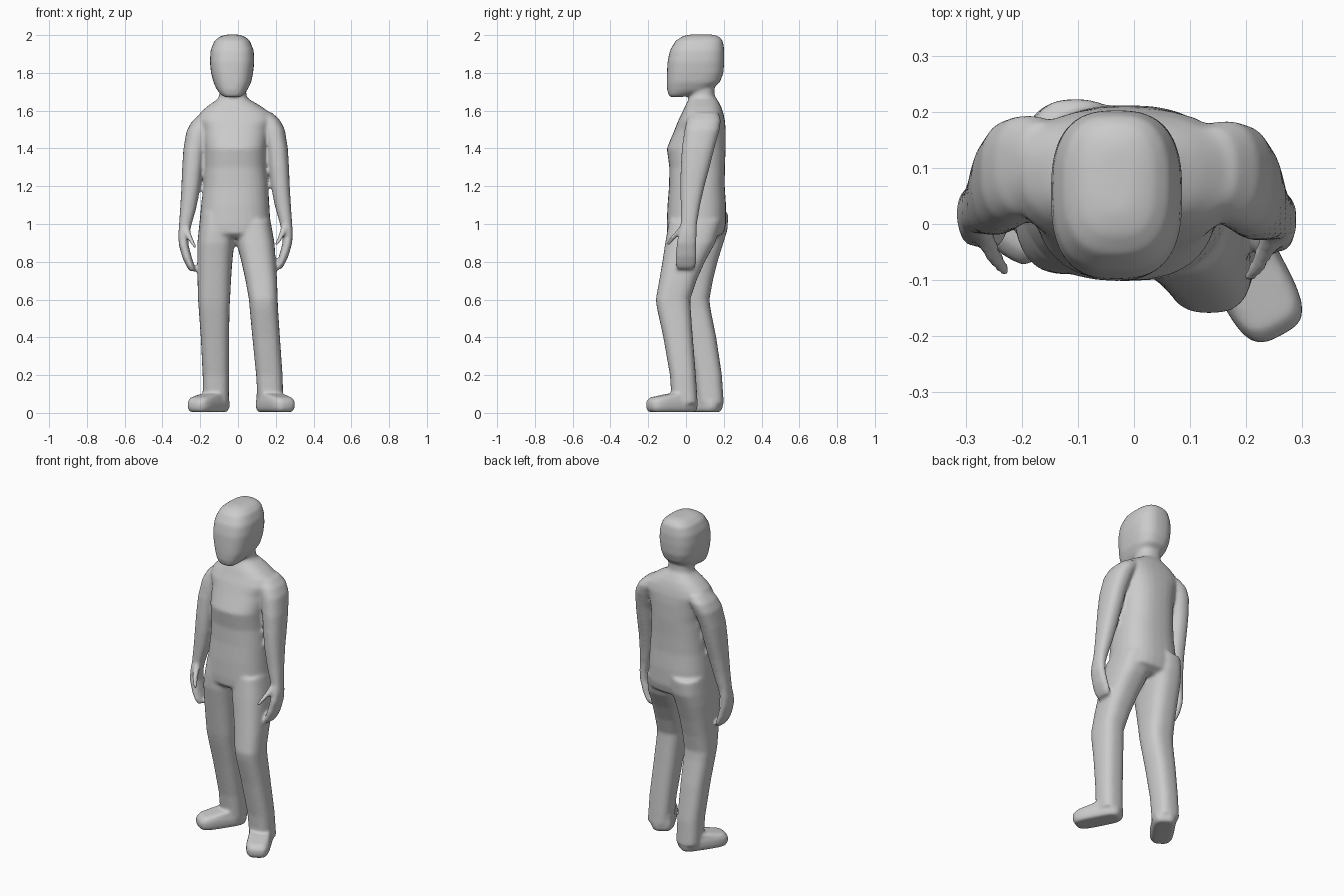
import bpy, bmesh, math
from mathutils import Matrix, Vector

SIDES = 32
bm = bmesh.new()


def loft(rings, power=2.5, matrix=Matrix()):
    """Closed stack of rounded sections; each ring is (z, x0, x1, y0, y1)."""
    loops = []
    for z, x0, x1, y0, y1 in rings:
        loop = []
        for i in range(SIDES):
            a = 2 * math.pi * i / SIDES
            c, s = math.cos(a), math.sin(a)
            x = (x0 + x1) / 2 + (x1 - x0) / 2 * math.copysign(abs(c) ** (2 / power), c)
            y = (y0 + y1) / 2 + (y1 - y0) / 2 * math.copysign(abs(s) ** (2 / power), s)
            loop.append(bm.verts.new(matrix @ Vector((x, y, z))))
        loops.append(loop)
    for a, b in zip(loops, loops[1:]):
        for i in range(SIDES):
            j = (i + 1) % SIDES
            bm.faces.new((a[i], a[j], b[j], b[i]))
    bm.faces.new(loops[0])
    bm.faces.new(loops[-1])


# Head, with a flat crown and a jaw that overhangs the neck
loft([(1.672, -.07, .01, -.085, -.02), (1.685, -.09, .03, -.093, .03),
      (1.71, -.112, .05, -.1, .13), (1.75, -.13, .07, -.102, .18),
      (1.8, -.143, .08, -.101, .198), (1.86, -.149, .087, -.098, .203),
      (1.92, -.145, .083, -.085, .203), (1.97, -.125, .063, -.055, .195),
      (1.993, -.095, .035, -.02, .175), (2.003, -.06, .0, .02, .14)], 2.7)

# Neck
loft([(1.58, -.13, .08, -.01, .19), (1.65, -.11, .06, .01, .17),
      (1.68, -.1, .045, .02, .152), (1.76, -.095, .04, .02, .15)], 2.2)

# Torso, from the hips up to the shoulders
loft([(.925, -.14, .1, -.07, .15), (.95, -.205, .175, -.1, .2),
      (1.0, -.205, .172, -.102, .212), (1.1, -.195, .166, -.098, .212),
      (1.2, -.183, .16, -.09, .205), (1.3, -.178, .15, -.088, .206),
      (1.4, -.178, .15, -.102, .21), (1.5, -.19, .16, -.06, .21),
      (1.55, -.215, .185, -.04, .206), (1.59, -.2, .17, -.02, .197),
      (1.625, -.16, .12, -.005, .185), (1.66, -.11, .06, .015, .165)], 2.5)

# Legs: the one at +x steps forward, the other trails
loft([(.05, .105, .24, -.075, .062), (.2, .096, .236, -.085, .052),
      (.4, .076, .222, -.12, .036), (.55, .062, .212, -.153, .025),
      (.6, .058, .21, -.16, .022), (.7, .04, .207, -.142, .055),
      (.8, .018, .2, -.125, .1), (.9, -.008, .193, -.11, .155),
      (1.02, -.02, .172, -.09, .19)], 2.7)
loft([(.05, -.186, -.048, .06, .2), (.2, -.187, -.048, .043, .19),
      (.4, -.197, -.047, .0, .16), (.55, -.208, -.045, -.035, .13),
      (.6, -.212, -.042, -.045, .124), (.7, -.214, -.037, -.06, .142),
      (.8, -.216, -.03, -.075, .167), (.9, -.215, -.02, -.09, .198),
      (.97, -.208, -.01, -.09, .22), (1.06, -.196, -.01, -.08, .224)], 2.7)

# Feet, both turned outwards about the ankle
for x, y, angle in ((.165, -.015, 28), (-.118, .118, -34)):
    turn = Matrix.Translation((x, y, 0)) @ Matrix.Rotation(math.radians(angle), 4, 'Z')
    loft([(.004, -.055, .055, -.195, .06), (.025, -.066, .066, -.208, .072),
          (.06, -.067, .067, -.208, .072), (.082, -.06, .06, -.185, .068),
          (.1, -.06, .06, -.09, .066)], 3.8, turn)

# Arms with mitten hands and thumbs, mirrored about the body's middle
flip = Matrix.Translation((-.026, .01, -.012)) @ Matrix.Scale(-1, 4, (1, 0, 0))
for side in (Matrix(), flip):
    loft([(.762, .2, .23, -.045, .04), (.785, .203, .245, -.056, .054),
          (.83, .217, .267, -.056, .056), (.9, .236, .287, -.05, .055),
          (.95, .235, .29, -.04, .056), (1.0, .222, .287, -.028, .058),
          (1.1, .194, .28, -.028, .075), (1.2, .175, .274, -.03, .098),
          (1.3, .162, .27, -.028, .125), (1.4, .15, .264, -.022, .15),
          (1.5, .125, .248, -.008, .178), (1.55, .1, .222, .005, .185),
          (1.59, .08, .18, .03, .17)], 2.4, side)
    loft([(1.0, .23, .265, -.025, .02), (.965, .222, .258, -.052, -.01),
          (.93, .21, .24, -.085, -.045), (.9, .196, .22, -.104, -.075),
          (.885, .195, .21, -.102, -.085)], 2.2, side)

bmesh.ops.recalc_face_normals(bm, faces=bm.faces)
mesh = bpy.data.meshes.new("figure_body")
bm.to_mesh(mesh)
bm.free()
body = bpy.data.objects.new("figure_body", mesh)
bpy.context.collection.objects.link(body)

# Fuse all parts into one soft skin
fuse = body.modifiers.new("fuse", 'REMESH')
fuse.mode = 'VOXEL'
fuse.voxel_size = .009
fuse.use_smooth_shade = True
soften = body.modifiers.new("soften", 'SMOOTH')
soften.factor = .5
soften.iterations = 8
